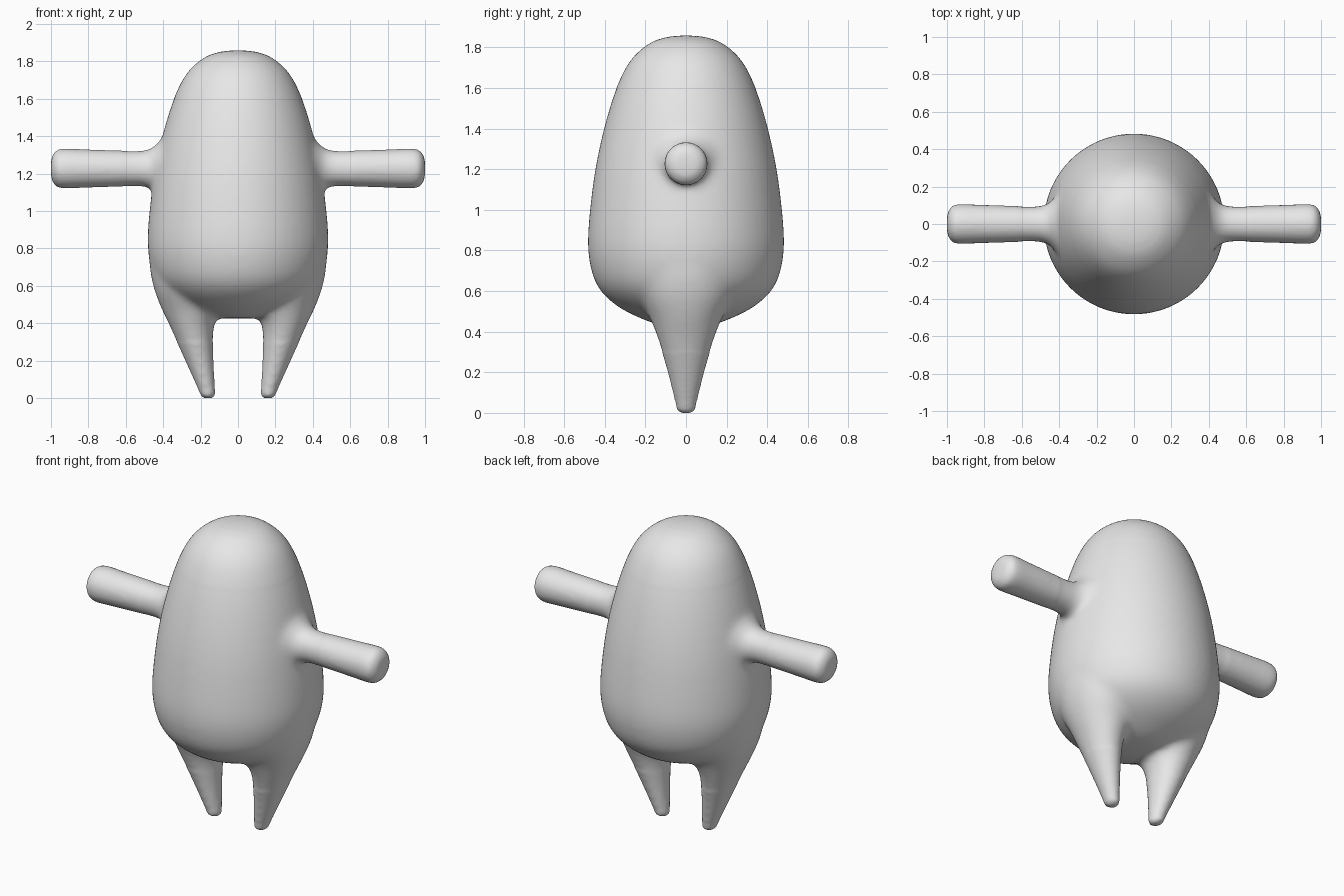
import bpy, bmesh
from math import cos, sin, pi
from mathutils import Matrix, Vector

cube = bpy.data.objects.get("Cube")
if cube:
    bpy.data.objects.remove(cube, do_unlink=True)

SEGMENTS = 48
VOXEL = 0.014


def refine(keys, steps=5):
    """Smooth a list of section tuples with a Catmull-Rom spline."""
    keys = [Vector(k) for k in keys]
    out = []
    for i in range(len(keys) - 1):
        a, b, c = keys[max(i - 1, 0)], keys[i], keys[i + 1]
        d = keys[min(i + 2, len(keys) - 1)]
        for s in range(steps):
            t = s / steps
            out.append(b + (c - a) * (t / 2)
                       + (a * 2 - b * 5 + c * 4 - d) * (t * t / 2)
                       + (b * 3 - a - c * 3 + d) * (t ** 3 / 2))
    return out + [keys[-1]]


def loft(bm, keys, matrix=Matrix()):
    """Closed skin through ellipses given as (height, x low, x high, y radius)."""
    rings = []
    for z, low, high, ry in refine(keys):
        mid, rx = (low + high) / 2, (high - low) / 2
        angles = [2 * pi * i / SEGMENTS for i in range(SEGMENTS)]
        rings.append([bm.verts.new(matrix @ Vector((mid + rx * cos(a), ry * sin(a), z)))
                      for a in angles])
    for r0, r1 in zip(rings, rings[1:]):
        for i in range(SEGMENTS):
            j = (i + 1) % SEGMENTS
            bm.faces.new((r0[i], r0[j], r1[j], r1[i]))
    bm.faces.new(rings[0][::-1])
    bm.faces.new(rings[-1])


def round_keys(profile):
    return [(z, -r, r, r) for z, r in profile]


# Profiles: torso by height, arm by distance from the centre, leg by height
torso = [(.425, .03), (.432, .12), (.46, .21), (.52, .33), (.6, .42), (.7, .466),
         (.85, .484), (1.1, .462), (1.3, .428), (1.5, .377), (1.65, .322),
         (1.75, .262), (1.82, .18), (1.85, .1), (1.859, .02)]
arm = [(.3, .17), (.4, .16), (.44, .125), (.48, .102), (.55, .095), (.8, .102),
       (.94, .106), (.98, .088), (.997, .055), (1.001, .01)]
leg = [(-.001, .14, .18, .025), (.012, .122, .2, .045), (.05, .123, .215, .053),
       (.2, .131, .282, .09), (.32, .133, .336, .125), (.4, .124, .372, .152),
       (.47, .09, .406, .18), (.58, .08, .448, .23), (.7, .1, .472, .24),
       (.85, .15, .475, .2), (1.0, .2, .45, .1)]

bm = bmesh.new()
loft(bm, round_keys(torso))
for side in (1, -1):
    mirror = Matrix.Diagonal((side, 1, 1, 1))
    loft(bm, leg, mirror)
    loft(bm, round_keys(arm),
         mirror @ Matrix.Translation((0, 0, 1.227)) @ Matrix.Rotation(pi / 2, 4, 'Y'))
bmesh.ops.recalc_face_normals(bm, faces=bm.faces[:])

mesh = bpy.data.meshes.new("figure_body")
bm.to_mesh(mesh)
bm.free()
body = bpy.data.objects.new("figure_body", mesh)
bpy.context.collection.objects.link(body)

# Fuse the parts into one skin
remesh = body.modifiers.new("fuse", 'REMESH')
remesh.mode = 'VOXEL'
remesh.voxel_size = VOXEL
fused = bpy.data.meshes.new_from_object(
    body.evaluated_get(bpy.context.evaluated_depsgraph_get()))
body.modifiers.clear()
body.data = fused
bpy.data.meshes.remove(mesh)
fused.name = "figure_body"

# Soften the joints at shoulders and hips, keeping the limb tips crisp
bm = bmesh.new()
bm.from_mesh(fused)
joints = [v for v in bm.verts if abs(v.co.x) < .62 and .3 < v.co.z < 1.6]
for group, times in ((bm.verts[:], 3), (joints, 12)):
    for _ in range(times):
        bmesh.ops.smooth_vert(bm, verts=group, factor=.5,
                              use_axis_x=True, use_axis_y=True, use_axis_z=True)
for face in bm.faces:
    face.smooth = True
bm.to_mesh(fused)
bm.free()

# Plain grey skin
grey = bpy.data.materials.new("light_grey")
grey.use_nodes = True
colour = (.8, .8, .8, 1)
grey.diffuse_color = colour
grey.node_tree.nodes["Principled BSDF"].inputs["Base Color"].default_value = colour
fused.materials.clear()
fused.materials.append(grey)
